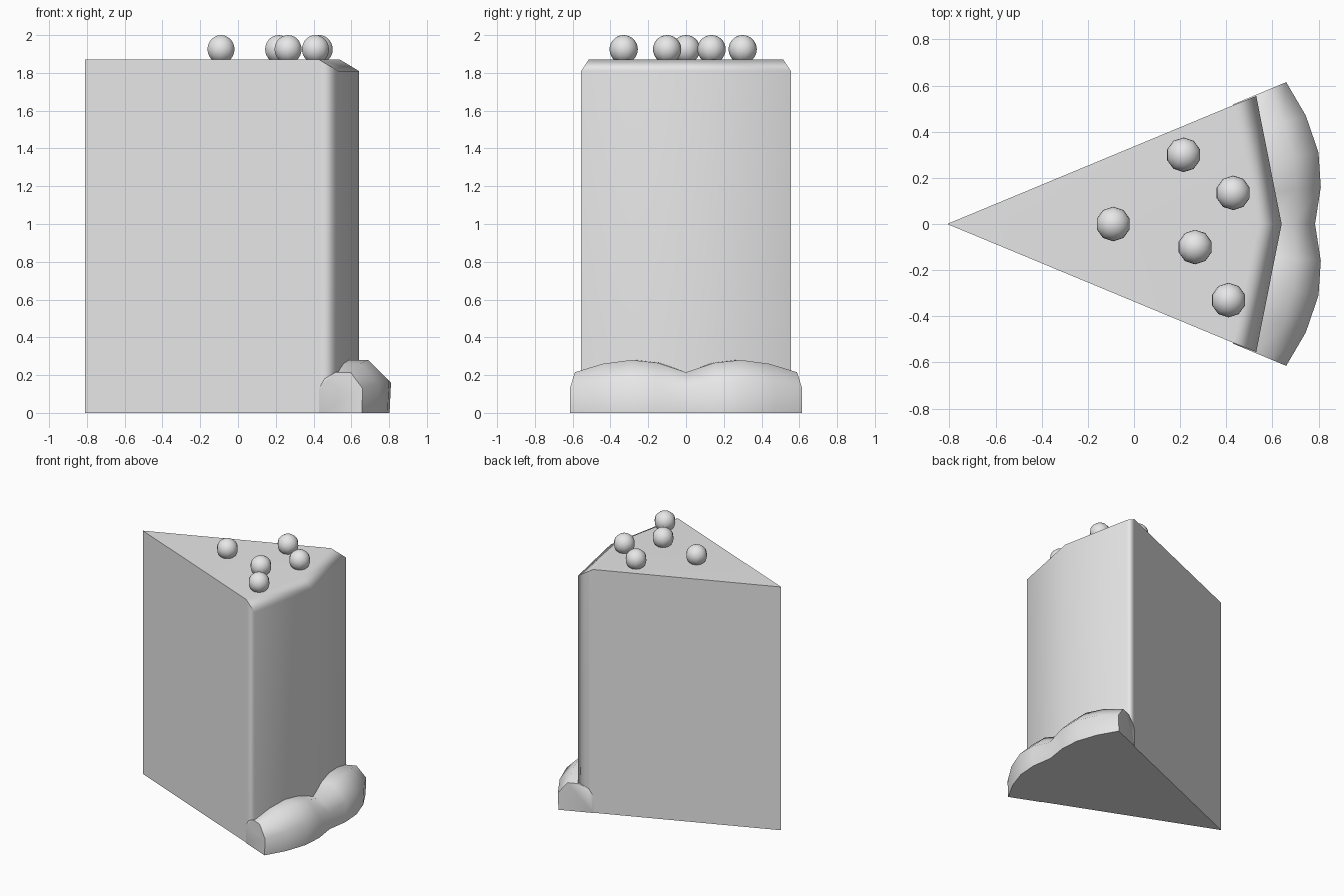
import bpy, bmesh, math
from mathutils import Vector

if "Cube" in bpy.data.objects:
    bpy.data.objects.remove(bpy.data.objects["Cube"], do_unlink=True)

grey = bpy.data.materials.new("plain_grey")
grey.use_nodes = True
grey.diffuse_color = (0.8, 0.8, 0.8, 1)
grey.node_tree.nodes["Principled BSDF"].inputs["Base Color"].default_value = (0.8, 0.8, 0.8, 1)


def make(name, verts, faces, angle=60, keep_smooth=lambda e: False):
    """Mesh object with smooth faces and sharp edges above an angle."""
    bm = bmesh.new()
    vs = [bm.verts.new(v) for v in verts]
    for f in faces:
        bm.faces.new([vs[i] for i in f])
    bmesh.ops.recalc_face_normals(bm, faces=bm.faces)
    for f in bm.faces:
        f.smooth = True
    for e in bm.edges:
        e.smooth = e.calc_face_angle(0) < math.radians(angle) or keep_smooth(e)
    mesh = bpy.data.meshes.new(name)
    bm.to_mesh(mesh)
    bm.free()
    mesh.materials.append(grey)
    obj = bpy.data.objects.new(name, mesh)
    bpy.context.collection.objects.link(obj)
    return obj


# Tall wedge with a sloped rim along its outer top edge
TOP, RIM = 1.87, 1.81
outline = [(-0.81, 0, TOP), (0.43, -0.515, TOP), (0.53, -0.555, RIM),
           (0.64, 0, RIM), (0.53, 0.555, RIM), (0.43, 0.515, TOP)]
n = len(outline)
verts = [(x, y, 0) for x, y, z in outline] + outline + [(0.54, 0, TOP)]
faces = [(i, (i + 1) % n, n + (i + 1) % n, n + i) for i in range(n)]
faces += [tuple(range(n)), (6, 7, 12, 11), (7, 8, 9, 12), (12, 9, 10, 11)]


def outer_corner(e):
    a, b = (v.co for v in e.verts)
    return abs(a.z - b.z) > 1 and min(a.x, b.x) > 0.5


wedge = make("wedge_body", verts, faces, 65, outer_corner)
weighted = wedge.modifiers.new("weighted_normals", 'WEIGHTED_NORMAL')
weighted.keep_sharp = True

# Two-lobed rounded foot: stations give outer x, outer y, depth, height
half = [(0.66, 0.615, 0.25, 0.215), (0.745, 0.47, 0.36, 0.26),
        (0.80, 0.31, 0.40, 0.28), (0.81, 0.16, 0.38, 0.265)]
stations = half + [(0.785, 0, 0.33, 0.215)]
stations += [(x, -y, d, h) for x, y, d, h in reversed(half)]
section = [(0.02, 0), (0, 0.6), (0.28, 1), (0.62, 1), (0.87, 0.84), (1, 0.6), (1, 0)]
tip = Vector((-0.81, 0, 0))
verts = []
for x, y, depth, height in stations:
    outer = Vector((x, y, 0))
    inward = (tip - outer).normalized()
    verts += [outer + inward * depth * d + Vector((0, 0, height * h)) for d, h in section]
m = len(section)
faces = [(s * m + i, s * m + (i + 1) % m, (s + 1) * m + (i + 1) % m, (s + 1) * m + i)
         for s in range(len(stations) - 1) for i in range(m)]
faces += [tuple(range(m)), tuple(range((len(stations) - 1) * m, len(stations) * m))]
make("lobed_foot", verts, faces)

# Balls resting on the top
for i, (x, y) in enumerate([(-0.09, 0), (0.215, 0.3), (0.43, 0.135),
                            (0.265, -0.1), (0.41, -0.33)]):
    bpy.ops.mesh.primitive_uv_sphere_add(segments=10, ring_count=14, radius=0.075,
                                         location=(x, y, 1.925))
    ball = bpy.context.object
    ball.name = f"top_ball_{i + 1}"
    ball.data.materials.append(grey)
    bpy.ops.object.shade_smooth()
